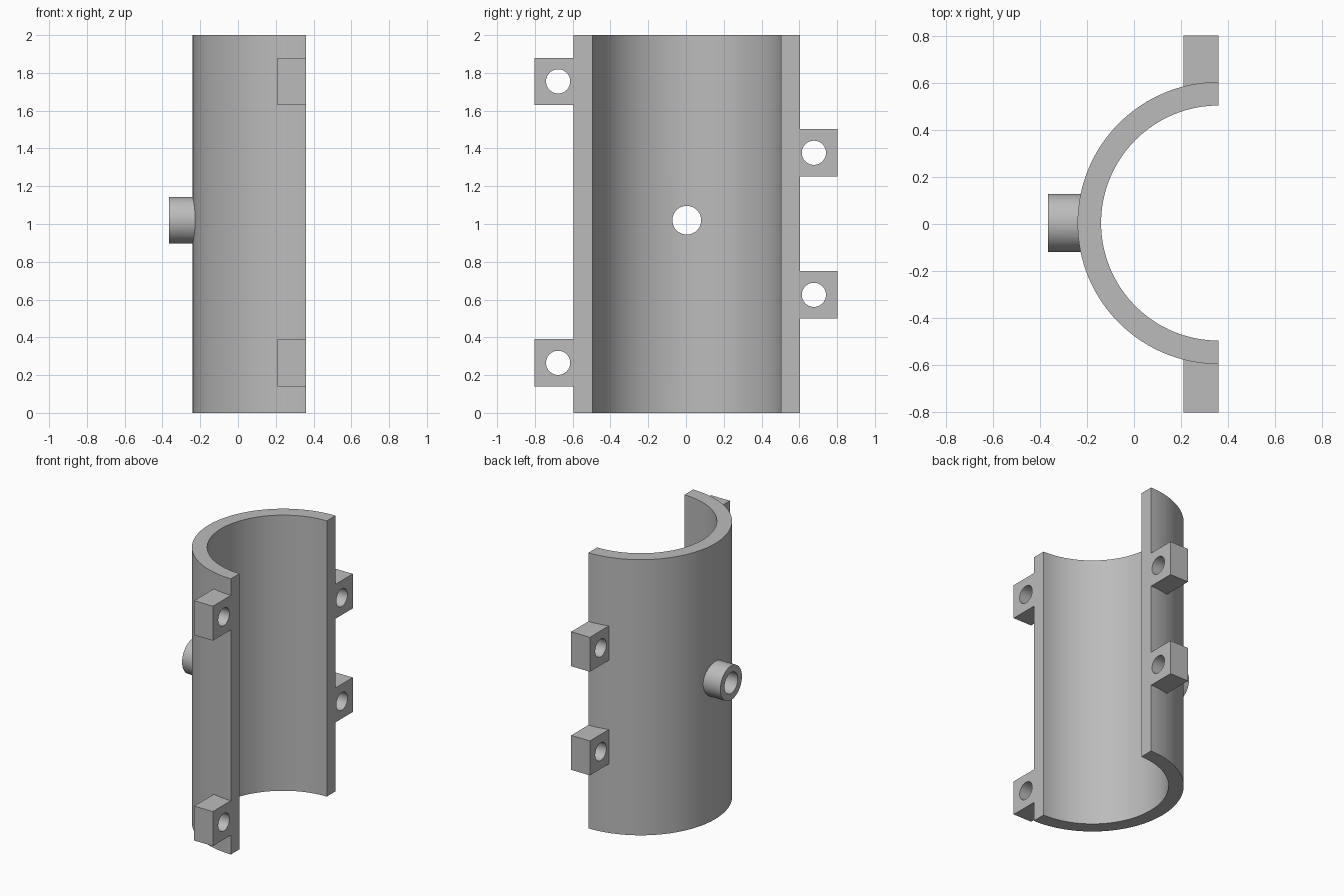
import bpy
import bmesh
import math
from mathutils import Matrix, Vector

if "Cube" in bpy.data.objects:
    bpy.data.objects.remove(bpy.data.objects["Cube"])

AXIS_X, AXIS_Y = 0.36, 0.004      # axis of the half pipe
OUTER, INNER, HEIGHT = 0.6, 0.5, 2.0
PORT_Z = 1.02

grey = bpy.data.materials.new("plain grey")
grey.use_nodes = True
colour = (0.5, 0.5, 0.5, 1)
grey.diffuse_color = colour
grey.node_tree.nodes["Principled BSDF"].inputs["Base Color"].default_value = colour


def make_object(name, bm):
    bmesh.ops.recalc_face_normals(bm, faces=bm.faces)
    mesh = bpy.data.meshes.new(name)
    bm.to_mesh(mesh)
    bm.free()
    mesh.materials.append(grey)
    obj = bpy.data.objects.new(name, mesh)
    bpy.context.collection.objects.link(obj)
    return obj


def cylinder(name, centre, radius, length, along_x=True, sides=48):
    bm = bmesh.new()
    turn = Matrix.Rotation(math.pi / 2, 4, "Y") if along_x else Matrix()
    bmesh.ops.create_cone(bm, cap_ends=True, segments=sides, radius1=radius,
                          radius2=radius, depth=length,
                          matrix=Matrix.Translation(centre) @ turn)
    return make_object(name, bm)


def box(name, low, high):
    low, high = Vector(low), Vector(high)
    bm = bmesh.new()
    bmesh.ops.create_cube(bm, size=1, matrix=Matrix.Translation((low + high) / 2)
                          @ Matrix.Diagonal((high - low).to_4d()))
    return make_object(name, bm)


def cut(obj, *cutters):
    """Subtract the cutters, bake the result and shade it."""
    for cutter in cutters:
        mod = obj.modifiers.new("cut", "BOOLEAN")
        mod.operation = "DIFFERENCE"
        mod.solver = "EXACT"
        mod.object = cutter
    bpy.ops.object.select_all(action="DESELECT")
    bpy.context.view_layer.objects.active = obj
    obj.select_set(True)
    for mod in list(obj.modifiers):
        bpy.ops.object.modifier_apply(modifier=mod.name)
    bpy.ops.object.shade_smooth_by_angle(angle=math.radians(30))


# Half pipe: arc profile extruded upwards
bm = bmesh.new()
steps = 64
angles = [math.pi * (0.5 + i / steps) for i in range(steps + 1)]
ring = [(OUTER, a) for a in angles] + [(INNER, a) for a in reversed(angles)]
face = bm.faces.new([bm.verts.new((AXIS_X + r * math.cos(a), AXIS_Y + r * math.sin(a), 0))
                     for r, a in ring])
top = bmesh.ops.extrude_face_region(bm, geom=[face])["geom"]
bmesh.ops.translate(bm, vec=(0, 0, HEIGHT),
                    verts=[v for v in top if isinstance(v, bmesh.types.BMVert)])
shell = make_object("half_pipe_shell", bm)

# Cutters
pipe_cutter = cylinder("pipe_cutter", (AXIS_X, AXIS_Y, HEIGHT / 2), OUTER,
                       HEIGHT + 1, along_x=False, sides=2 * steps)
port_cutter = cylinder("port_cutter", (-0.25, AXIS_Y, PORT_Z), 0.076, 0.6)
cutters = [pipe_cutter, port_cutter]

# Side port with its bore through the wall
cut(shell, port_cutter)
port = cylinder("side_port", (-0.2625, AXIS_Y, PORT_Z), 0.124, 0.205)
cut(port, pipe_cutter, port_cutter)

# Bolt lugs: outer pair on the front edge, inner pair on the back edge
for side, name, heights in ((-1, "front", (0.265, 1.755)), (1, "back", (0.625, 1.377))):
    for level, z in zip(("lower", "upper"), heights):
        y0, y1 = sorted((side * 0.55, side * 0.802))
        lug = box(f"{name}_{level}_lug", (0.21, y0, z - 0.125), (AXIS_X, y1, z + 0.125))
        bolt = cylinder("bolt_cutter", (0.285, side * 0.677, z), 0.064, 0.4)
        cut(lug, pipe_cutter, bolt)
        cutters.append(bolt)

for cutter in cutters:
    bpy.data.objects.remove(cutter)
